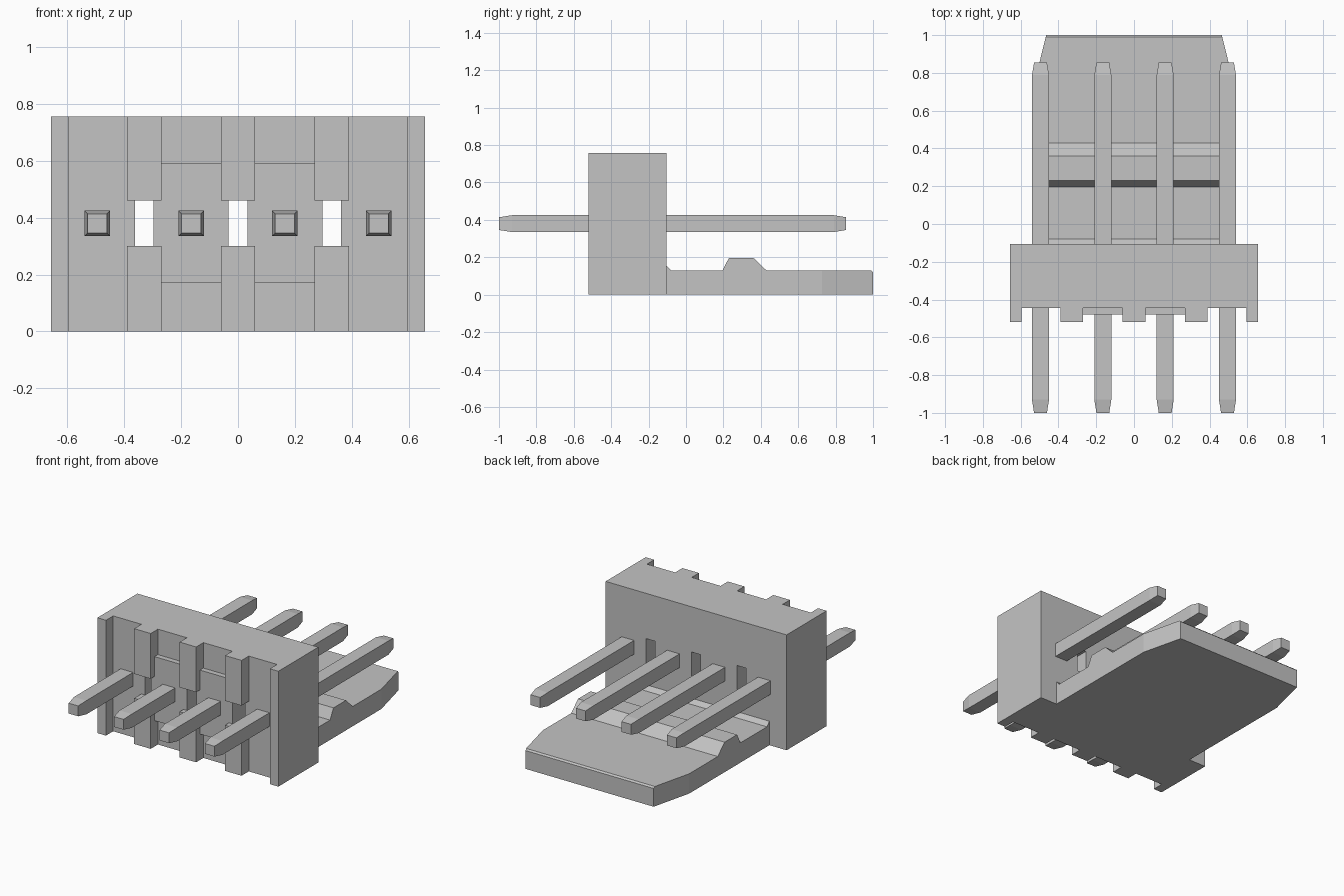
import bpy, bmesh
from mathutils import Vector

cube = bpy.data.objects.get("Cube")
if cube:
    bpy.data.objects.remove(cube, do_unlink=True)

grey = bpy.data.materials.new("plain_grey")
grey.use_nodes = True
colour = (0.55, 0.55, 0.55, 1)
grey.diffuse_color = colour
grey.node_tree.nodes["Principled BSDF"].inputs["Base Color"].default_value = colour


def finish(name, bm):
    bmesh.ops.recalc_face_normals(bm, faces=bm.faces)
    mesh = bpy.data.meshes.new(name)
    bm.to_mesh(mesh)
    bm.free()
    mesh.materials.append(grey)
    obj = bpy.data.objects.new(name, mesh)
    bpy.context.collection.objects.link(obj)
    return obj


def loft(rings):
    """Join equal rings of points into a closed solid."""
    bm = bmesh.new()
    loops = [[bm.verts.new(p) for p in ring] for ring in rings]
    bm.faces.new(loops[0])
    bm.faces.new(loops[-1])
    for a, b in zip(loops, loops[1:]):
        for i in range(len(a)):
            j = (i + 1) % len(a)
            bm.faces.new((a[i], a[j], b[j], b[i]))
    return bm


def rect(x, y, z, hx, hz):
    return [(x - hx, y, z - hz), (x + hx, y, z - hz), (x + hx, y, z + hz), (x - hx, y, z + hz)]


def box(name, x, hx, y0, y1, z0, z1):
    z, hz = (z0 + z1) / 2, (z1 - z0) / 2
    return finish(name, loft([rect(x, y, z, hx, hz) for y in (y0, y1)]))


HEIGHT, WIDTH = 0.757, 0.657
WALL, BACK, RIB, PAD = -0.445, -0.105, -0.52, -0.48
GAP_LOW, GAP_HIGH = 0.30, 0.46
PITCH = 0.33

# Upright housing wall with through slots
wall = box("housing_wall", 0, WIDTH, WALL, BACK, 0, HEIGHT)
for i in (-1, 0, 1):
    cutter = box("slot_cutter", i * PITCH, 0.033, WALL - 0.2, BACK + 0.2, GAP_LOW, GAP_HIGH)
    cutter.hide_render = True
    cutter.hide_set(True)
    cutter.display_type = 'WIRE'
    cut = wall.modifiers.new("slot", 'BOOLEAN')
    cut.operation = 'DIFFERENCE'
    cut.solver = 'EXACT'
    cut.object = cutter

# Front ribs, split above and below each slot
for i in (-1, 0, 1):
    box("lower_rib", i * PITCH, 0.06, RIB, WALL, 0, GAP_LOW)
    box("upper_rib", i * PITCH, 0.06, RIB, WALL, GAP_HIGH, HEIGHT)
for side in (-1, 1):
    box("end_rib", side * (WIDTH - 0.031), 0.031, RIB, WALL, 0, HEIGHT)

# Raised pads around the inner pins, widened beside the slots
half = [(0.105, 0.17), (0.105, GAP_LOW), (0.132, GAP_LOW),
        (0.132, GAP_HIGH), (0.105, GAP_HIGH), (0.105, 0.59)]
outline = half + [(-x, z) for x, z in reversed(half)]
for side in (-1, 1):
    finish("pin_pad", loft([[(side * PITCH / 2 + x, y, z) for x, z in outline]
                            for y in (PAD, WALL)]))

# Square pins with tapered tips
for i in range(4):
    x = (i - 1.5) * PITCH
    finish("pin", loft([rect(x, y, 0.38, h, h) for y, h in
                        ((-1, 0.034), (-0.93, 0.045), (0.79, 0.045), (0.855, 0.034))]))

# Base tongue with a cross ridge and tapered end corners
profile = [(BACK, 0), (1, 0), (1, 0.12), (0.99, 0.13), (0.43, 0.13), (0.36, 0.197),
           (0.23, 0.197), (0.195, 0.13), (-0.08, 0.13), (BACK, 0.157)]
bm = loft([[(x, y, z) for y, z in profile] for x in (-0.532, 0.532)])
for side in (-1, 1):
    result = bmesh.ops.bisect_plane(bm, geom=bm.verts[:] + bm.edges[:] + bm.faces[:],
                                    plane_co=Vector((side * 0.465, 1, 0)),
                                    plane_no=Vector((side, 0.245, 0)), clear_outer=True)
    edges = [e for e in result["geom_cut"] if isinstance(e, bmesh.types.BMEdge)]
    bmesh.ops.holes_fill(bm, edges=edges)
finish("base_tongue", bm)
